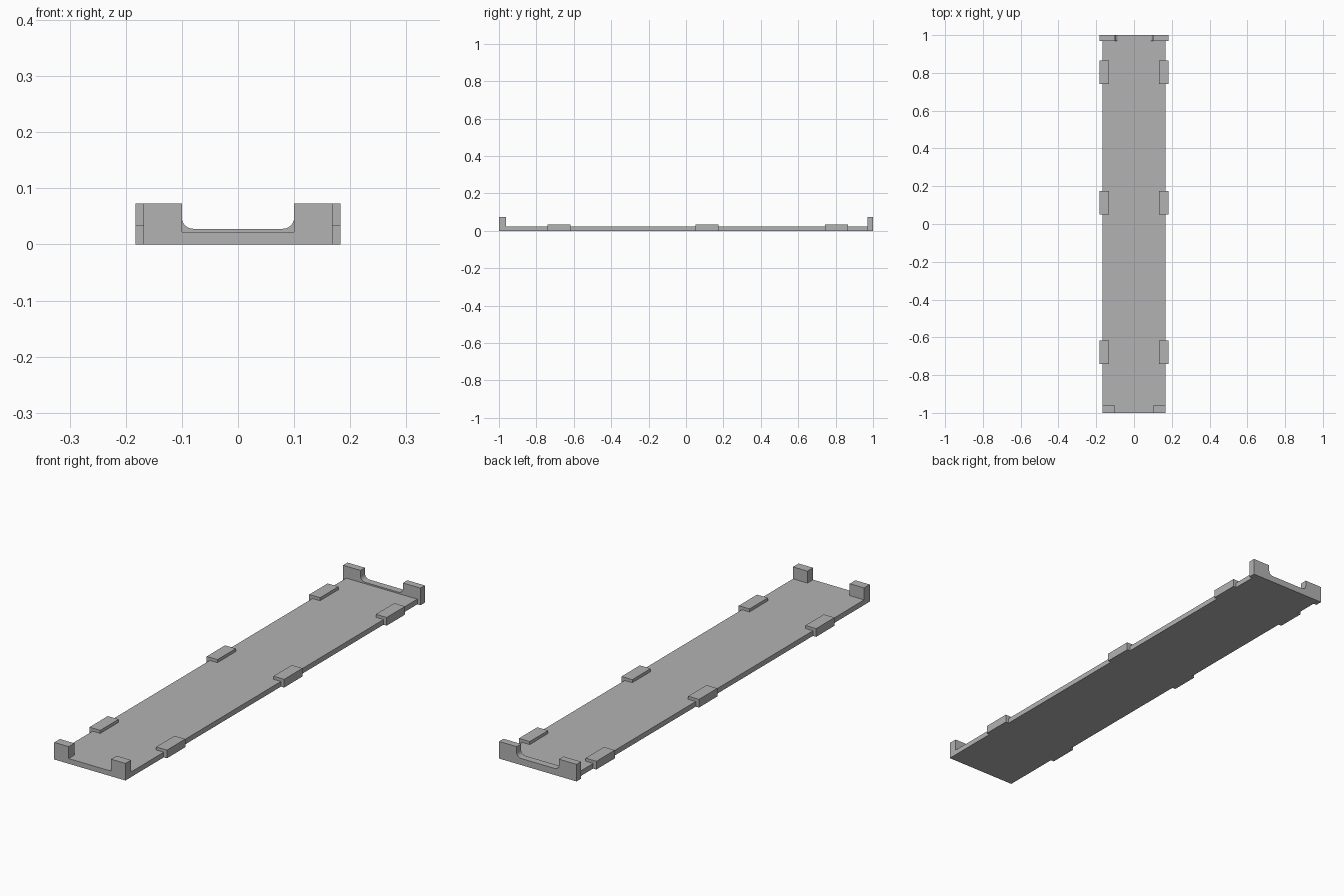
import bpy
import bmesh
from math import sin, cos, pi

cube = bpy.data.objects.get("Cube")
if cube:
    bpy.data.objects.remove(cube, do_unlink=True)

grey = bpy.data.materials.new("plain_grey")
grey.use_nodes = True
COLOUR = (0.45, 0.45, 0.45, 1)
grey.diffuse_color = COLOUR
grey.node_tree.nodes["Principled BSDF"].inputs["Base Color"].default_value = COLOUR

HALF_W, OUTER_W = 0.168, 0.183   # tray and overall half widths
FLOOR, TALL = 0.022, 0.073       # floor thickness and end height
FRONT_Y, BACK_Y = -0.962, 0.97   # inner faces of the two ends
GAP = 0.1                        # half width of the end openings


def extrude_profile(name, points, y0, y1):
    """Extrude an (x, z) outline from y0 to y1."""
    bm = bmesh.new()
    face = bm.faces.new([bm.verts.new((x, y0, z)) for x, z in points])
    result = bmesh.ops.extrude_face_region(bm, geom=[face])
    verts = [g for g in result["geom"] if isinstance(g, bmesh.types.BMVert)]
    bmesh.ops.translate(bm, verts=verts, vec=(0, y1 - y0, 0))
    bmesh.ops.recalc_face_normals(bm, faces=bm.faces)
    mesh = bpy.data.meshes.new(name)
    bm.to_mesh(mesh)
    bm.free()
    mesh.materials.append(grey)
    obj = bpy.data.objects.new(name, mesh)
    bpy.context.collection.objects.link(obj)
    return obj


def mirrored(half):
    """Complete an outline given by its +x half."""
    return half + [(-x, z) for x, z in reversed(half)]


# Flat tray floor
extrude_profile("floor_plate", mirrored([(HALF_W, 0), (HALF_W, FLOOR)]),
                FRONT_Y, BACK_Y)

# Front end: two corner posts rising from the floor
extrude_profile("front_posts", mirrored([
    (HALF_W, 0), (HALF_W, TALL), (GAP, TALL), (GAP, FLOOR)]), -1, FRONT_Y)

# Back end: wider wall with a round-cornered opening
SILL, RADIUS, STEPS = 0.028, 0.02, 6
fillet = [(GAP - RADIUS + RADIUS * cos(a), SILL + RADIUS - RADIUS * sin(a))
          for a in (pi / 2 * i / STEPS for i in range(STEPS + 1))]
extrude_profile("back_wall", mirrored(
    [(OUTER_W, 0), (OUTER_W, TALL), (GAP, TALL)] + fillet), BACK_Y, 1)

# Side clips: a lip over the floor and a tab outside the edge
LIP_X, CLIP_TOP, CLIP_HALF = 0.132, 0.035, 0.062
for place, y in (("front", -0.679), ("middle", 0.112), ("rear", 0.804)):
    for side, s in (("left", 1), ("right", -1)):
        outline = [(LIP_X, FLOOR), (HALF_W, FLOOR), (HALF_W, 0),
                   (OUTER_W, 0), (OUTER_W, CLIP_TOP), (LIP_X, CLIP_TOP)]
        extrude_profile(f"{place}_{side}_clip", [(s * x, z) for x, z in outline],
                        y - CLIP_HALF, y + CLIP_HALF)
